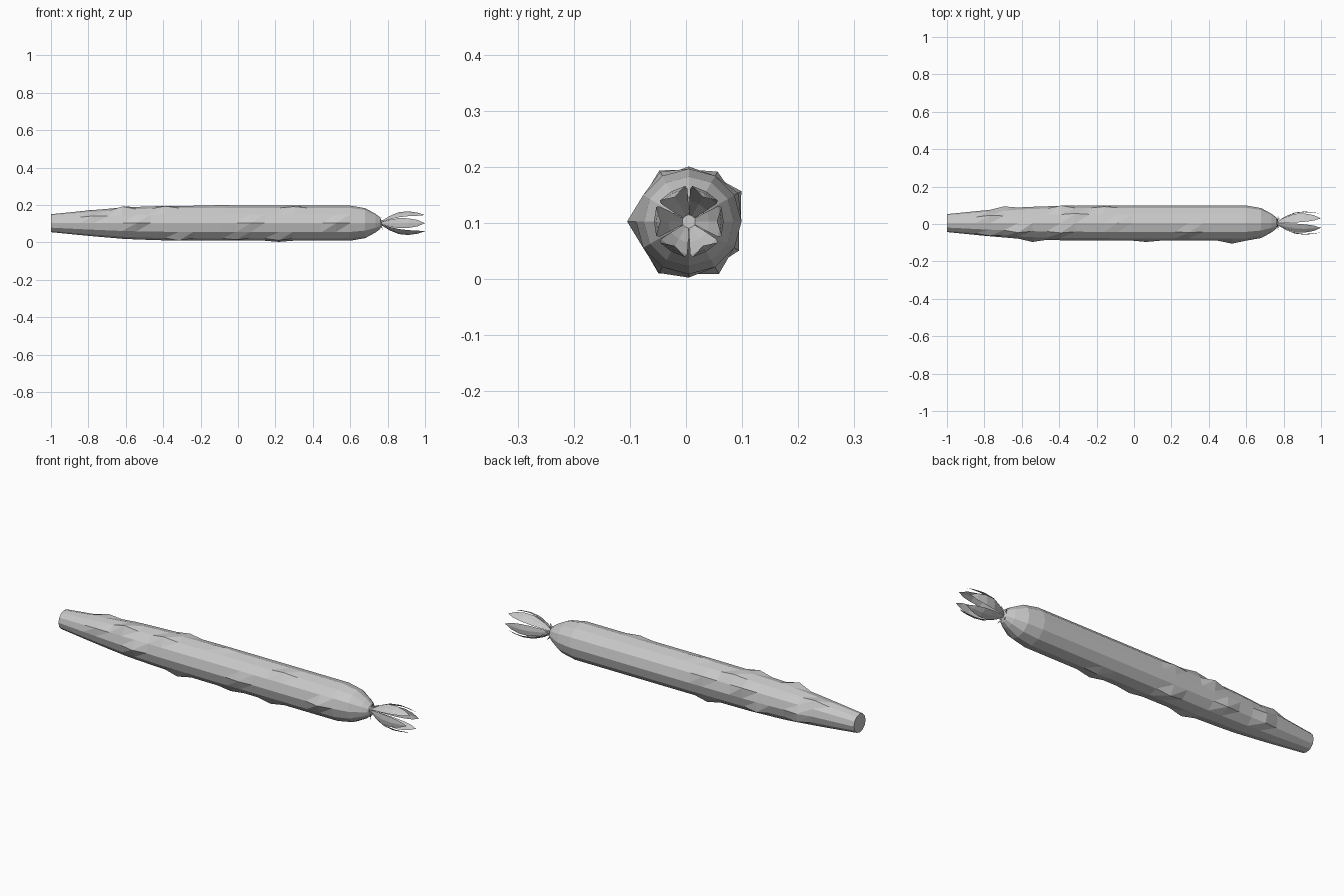
import bpy, bmesh, math
from mathutils import Vector

if "Cube" in bpy.data.objects:
    bpy.data.objects.remove(bpy.data.objects["Cube"])

CY, CZ = 0.005, 0.1025   # axis of the cucumber
SIDES = 12

grey = bpy.data.materials.new("plain grey")
grey.diffuse_color = (0.58, 0.58, 0.58, 1)
grey.use_nodes = True
grey.node_tree.nodes["Principled BSDF"].inputs["Base Color"].default_value = grey.diffuse_color


def ring_point(x, r, a, side=0.0):
    """Point at angle a around the axis, shifted sideways along the tangent."""
    y = r * math.cos(a) - side * math.sin(a)
    z = r * math.sin(a) + side * math.cos(a)
    return Vector((x, CY + y, CZ + z))


def finish(bm, name):
    bmesh.ops.recalc_face_normals(bm, faces=bm.faces)
    me = bpy.data.meshes.new(name)
    bm.to_mesh(me)
    bm.free()
    me.materials.append(grey)
    ob = bpy.data.objects.new(name, me)
    bpy.context.collection.objects.link(ob)
    return ob


def interp(table, x):
    for (x0, r0), (x1, r1) in zip(table, table[1:]):
        if x <= x1:
            return r0 + (r1 - r0) * (x - x0) / (x1 - x0)
    return table[-1][1]


# Body: evenly spaced rings, then a rounded end
profile = [(-1, .048), (-.8, .068), (-.6, .085), (-.4, .092), (-.1, .094), (.61, .094)]
rings = [(-1 + 1.6 * k / 21, interp(profile, -1 + 1.6 * k / 21)) for k in range(22)]
rings += [(.68, .08), (.735, .05), (.76, .031), (.768, .012)]

# Warts: single ring corners pushed outwards (ring, corner): height
warts = {(20, 6): .016, (14, 6): .007, (17, 4): .008, (8, 1): .016, (9, 8): .015,
         (16, 8): .012, (5, 4): .019, (8, 4): .013, (12, 3): .004, (9, 2): .010,
         (3, 2): .012, (6, 6): .014, (4, 11): .014, (7, 11): .014, (11, 10): .014,
         (13, 8): .008, (4, 0): .012, (11, 1): .008, (16, 9): .006, (3, 5): .008}

bm = bmesh.new()
grid = [[bm.verts.new(ring_point(x, r + warts.get((k, i), 0), i * math.tau / SIDES))
         for i in range(SIDES)] for k, (x, r) in enumerate(rings)]
for a, b in zip(grid, grid[1:]):
    for i in range(SIDES):
        bm.faces.new((a[i], b[i], b[i - 1]))
        bm.faces.new((a[i], b[i - 1], a[i - 1]))
bm.faces.new(grid[0])
bm.faces.new(grid[-1])
finish(bm, "cucumber_body")


def leaf_ring(name, count, phase, rows):
    """Ring of thin leaves; rows are (x, radius, half width), ending in a tip."""
    bm = bmesh.new()
    for n in range(count):
        a = phase + n * math.tau / count
        strips = []
        for x, r, w in rows:
            strips.append([bm.verts.new(ring_point(x, r - .15 * w * abs(s), a, s * w))
                           for s in (-1, 0, 1)] if w else
                          [bm.verts.new(ring_point(x, r, a))] * 3)
        for p, q in zip(strips, strips[1:]):
            for j in (0, 1):
                if q[0] is q[1]:
                    bm.faces.new((p[j], p[j + 1], q[j]))
                else:
                    bm.faces.new((p[j], p[j + 1], q[j + 1], q[j]))
    return finish(bm, name)


# Dried flower at the tip and small sepals around its base
leaf_ring("flower_petals", 6, 0,
          [(.762, .008, .004), (.81, .036, .018), (.86, .056, .027),
           (.91, .062, .026), (.96, .058, .017), (1.0, .05, 0)])
leaf_ring("flower_sepals", 5, math.pi / 2,
          [(.762, .015, .006), (.768, .028, .007), (.777, .045, 0)])
